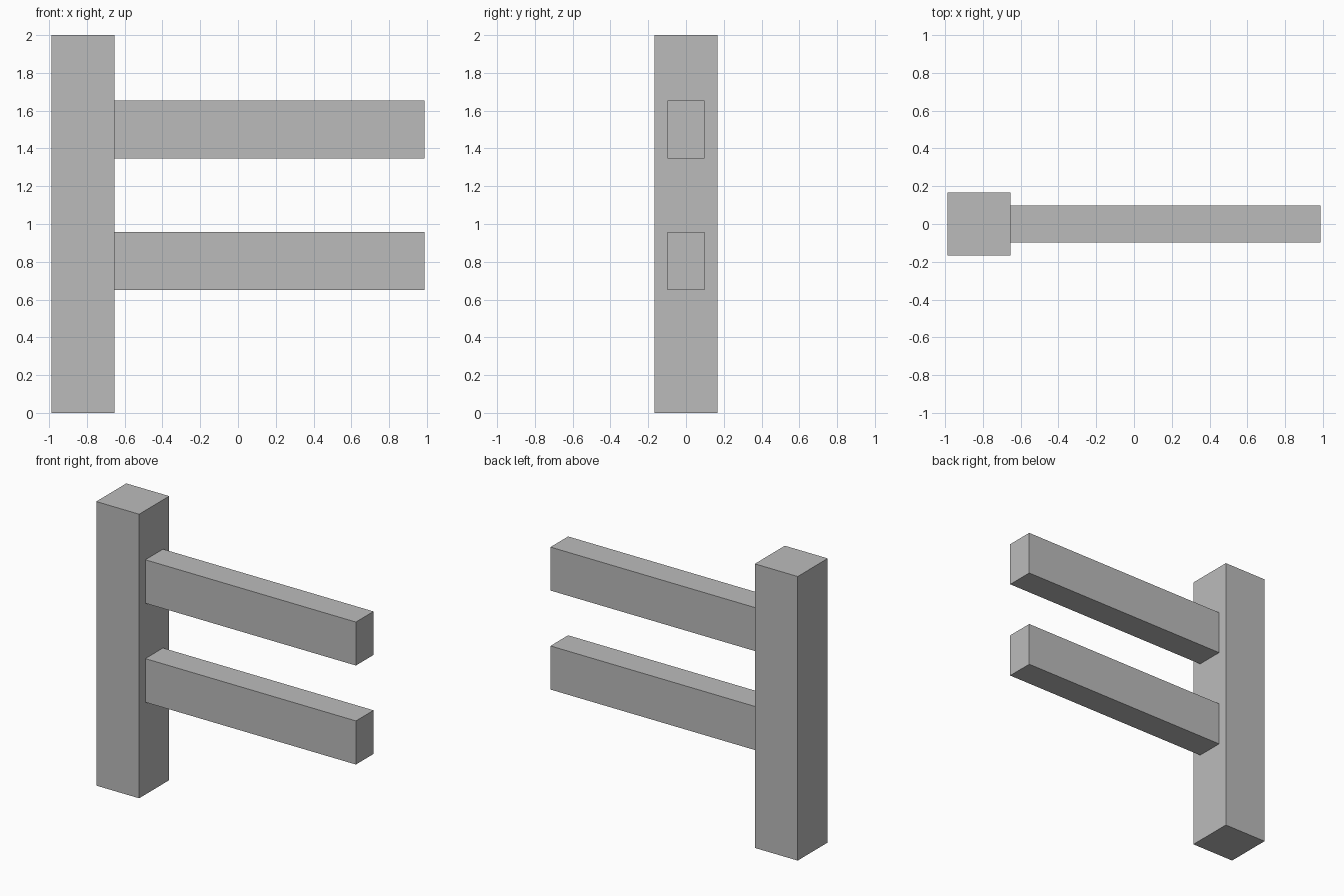
import bpy

cube = bpy.data.objects.get("Cube")
if cube:
    bpy.data.objects.remove(cube, do_unlink=True)

# Single flat grey
GREY = (0.5, 0.5, 0.5, 1.0)
grey = bpy.data.materials.new("plain grey")
grey.use_nodes = True
grey.diffuse_color = GREY
grey.node_tree.nodes["Principled BSDF"].inputs["Base Color"].default_value = GREY


def box(name, low, high):
    """Add an axis-aligned box between two corners."""
    center = [(a + b) / 2 for a, b in zip(low, high)]
    size = [b - a for a, b in zip(low, high)]
    bpy.ops.mesh.primitive_cube_add(size=1, location=center)
    obj = bpy.context.object
    obj.name = name
    obj.scale = size
    bpy.ops.object.transform_apply(location=False, rotation=False, scale=True)
    obj.data.materials.append(grey)
    return obj


END = 0.987          # outer ends in x
POST_INNER = -0.653  # post face that carries the rails
POST_HALF = 0.167
RAIL_HALF = 0.098

# Upright post
box("post", (-END, -POST_HALF, 0), (POST_INNER, POST_HALF, 2))

# Two rails butted against the post
for name, bottom, top in (("lower_rail", 0.65, 0.957), ("upper_rail", 1.347, 1.653)):
    box(name, (POST_INNER, -RAIL_HALF, bottom), (END, RAIL_HALF, top))
